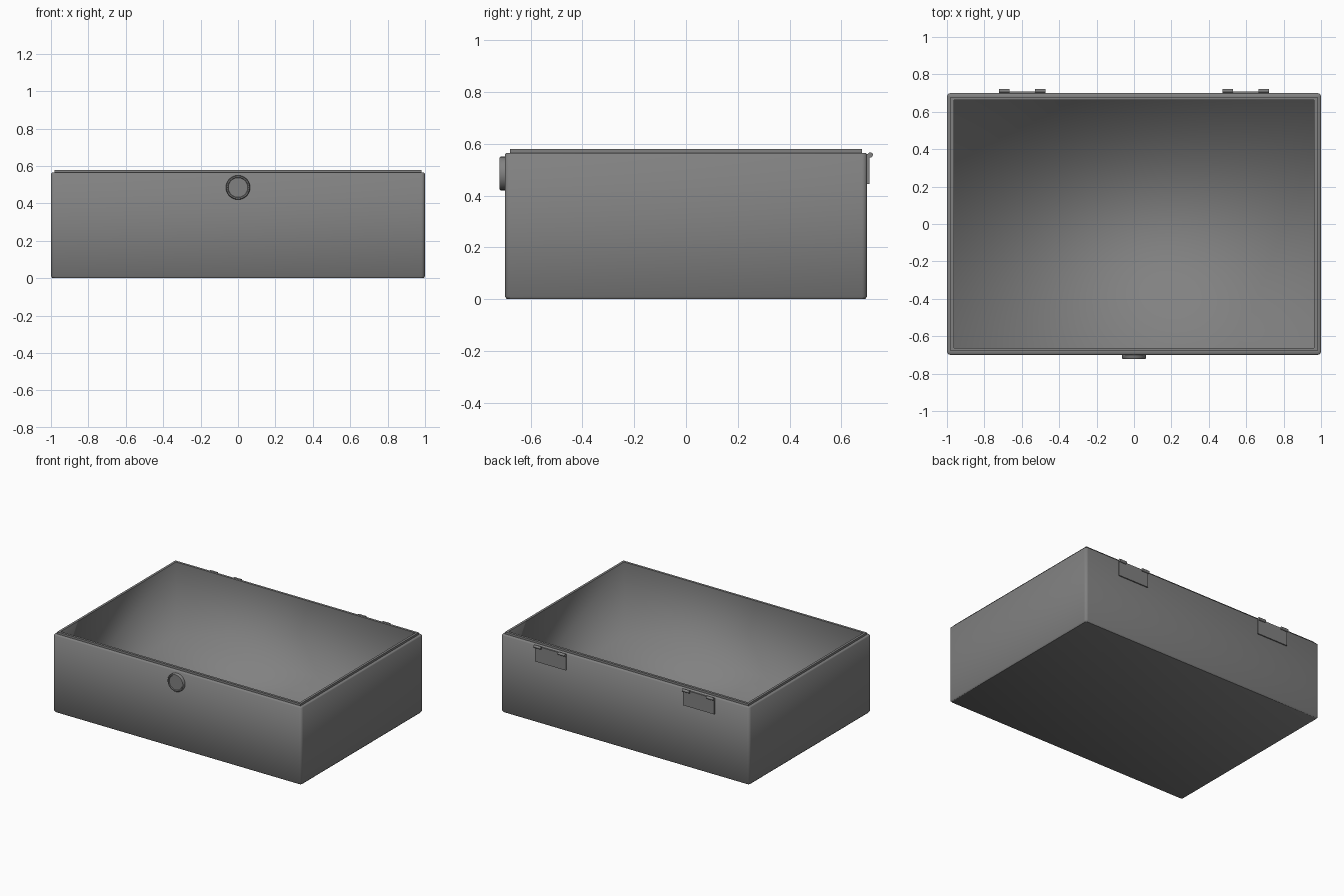
import bpy, bmesh, math
from mathutils import Matrix, Vector

cube = bpy.data.objects.get("Cube")
if cube:
    bpy.data.objects.remove(cube, do_unlink=True)

grey = bpy.data.materials.new("grey_metal")
grey.use_nodes = True
colour = (0.22, 0.22, 0.22, 1)
grey.diffuse_color = colour
grey.node_tree.nodes["Principled BSDF"].inputs["Base Color"].default_value = colour

HALF_X, HALF_Y, WALL_TOP, LIP_TOP, FLOOR = 1.0, 0.7, 0.565, 0.58, 0.04


def finish(name, bm, keep_soft=lambda face: False):
    """Smooth shading, with sharp edges everywhere but between soft faces."""
    for face in bm.faces:
        face.smooth = True
    for edge in bm.edges:
        turned = edge.calc_face_angle(0) > math.radians(50)
        edge.smooth = not turned or all(keep_soft(f) for f in edge.link_faces)
    mesh = bpy.data.meshes.new(name)
    bm.to_mesh(mesh)
    bm.free()
    mesh.materials.append(grey)
    obj = bpy.data.objects.new(name, mesh)
    bpy.context.collection.objects.link(obj)
    return obj


def rounded_ring(bm, inset, z, radius, steps=5):
    """Rectangle of vertices with rounded corners."""
    ring = []
    for corner, (sx, sy) in enumerate([(1, 1), (-1, 1), (-1, -1), (1, -1)]):
        cx = sx * (HALF_X - inset - radius)
        cy = sy * (HALF_Y - inset - radius)
        for i in range(steps):
            a = math.pi / 2 * (corner + i / (steps - 1))
            ring.append(bm.verts.new((cx + radius * math.cos(a), cy + radius * math.sin(a), z)))
    return ring


def bridge(bm, low, high):
    n = len(low)
    for i in range(n):
        j = (i + 1) % n
        bm.faces.new((low[i], low[j], high[j], high[i]))


# Open box: outside wall, stepped lip, inside wall and floor
bm = bmesh.new()
profile = [(0.008, 0, 0.014), (0, 0.01, 0.02), (0, WALL_TOP - 0.006, 0.02),
           (0.006, WALL_TOP, 0.014), (0.02, WALL_TOP, 0), (0.02, LIP_TOP, 0),
           (0.037, LIP_TOP, 0), (0.037, FLOOR, 0)]
rings = [rounded_ring(bm, *step) for step in profile]
for low, high in zip(rings, rings[1:]):
    bridge(bm, low, high)
bm.faces.new(rings[0][::-1])
bm.faces.new(rings[-1])
bmesh.ops.remove_doubles(bm, verts=bm.verts, dist=0.0001)
bm.normal_update()


def is_inside(face):
    c = face.calc_center_median()
    on_wall = face.normal.x * c.x + face.normal.y * c.y < -0.1
    return on_wall or (face.normal.z > 0.9 and c.z < FLOOR + 0.01)


finish("box_body", bm, is_inside)

# Round latch button on the front, with a raised rim
bm = bmesh.new()
sides = 32
latch_profile = [(0.065, 0.69), (0.065, 0.716), (0.061, 0.721), (0.055, 0.721), (0.052, 0.716)]
rings = []
for radius, depth in latch_profile:
    rings.append([bm.verts.new((radius * math.cos(t), -depth, 0.485 + radius * math.sin(t)))
                  for t in (2 * math.pi * i / sides for i in range(sides))])
for low, high in zip(rings, rings[1:]):
    bridge(bm, low, high)
bm.faces.new(rings[0][::-1])
bm.faces.new(rings[-1])
bmesh.ops.recalc_face_normals(bm, faces=bm.faces)
finish("latch_button", bm)

# Pair of hinges on the back: flat leaf with a knuckle at each end
for side, sx in (("left", 1), ("right", -1)):
    bm = bmesh.new()
    size = Matrix.Diagonal((0.25, 0.016, 0.115, 1))
    bmesh.ops.create_cube(bm, size=1, matrix=Matrix.Translation((sx * 0.597, 0.7, 0.5025)) @ size)
    finish(side + "_hinge_leaf", bm)
    for part, offset in (("inner", -0.097), ("outer", 0.097)):
        bm = bmesh.new()
        place = Matrix.Translation(Vector((sx * (0.597 + offset), 0.712, 0.557)))
        bmesh.ops.create_cone(bm, cap_ends=True, segments=16, radius1=0.01, radius2=0.01,
                              depth=0.056, matrix=place @ Matrix.Rotation(math.pi / 2, 4, "Y"))
        finish(side + "_hinge_" + part + "_knuckle", bm)
